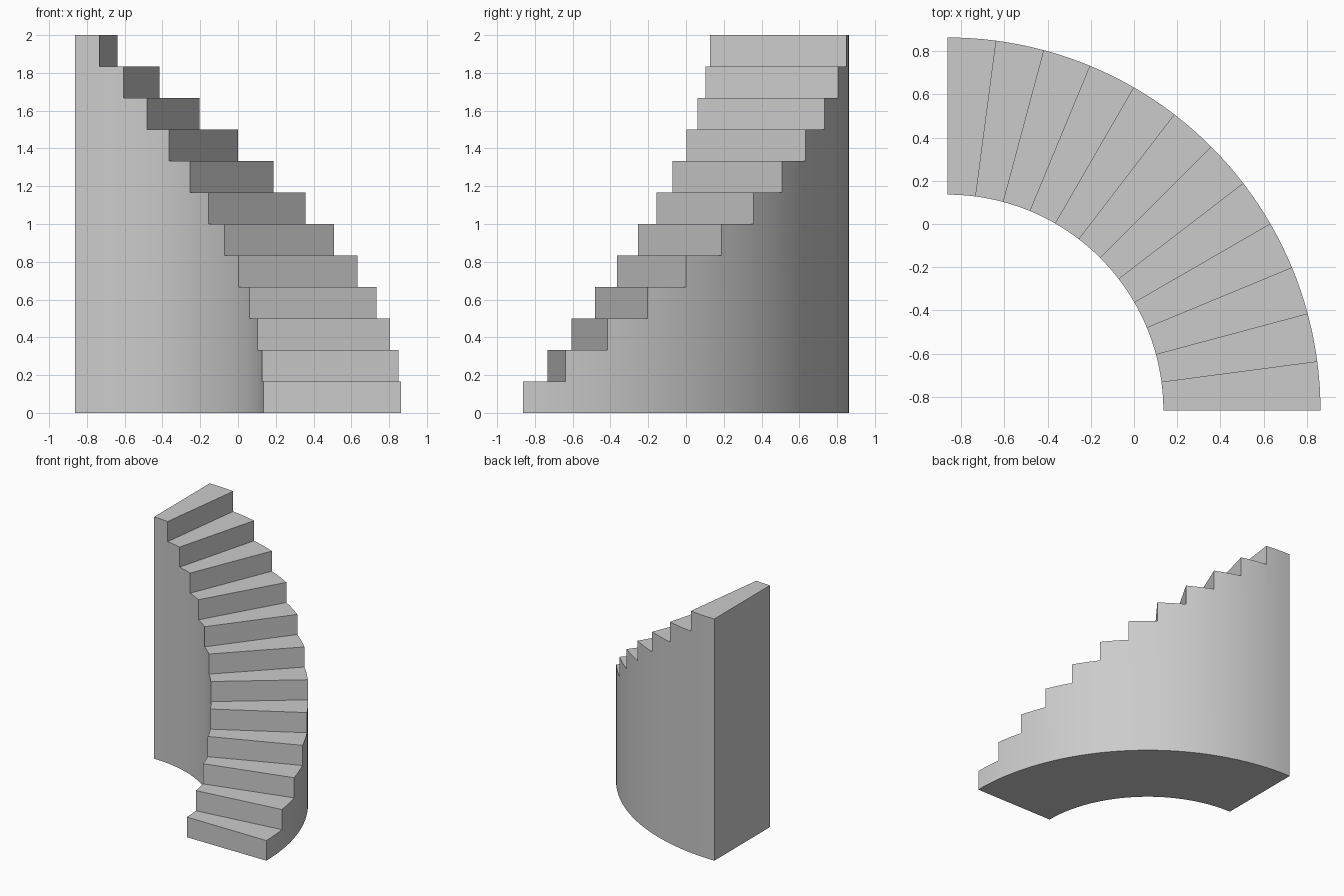
import bpy
import bmesh
from math import cos, sin, radians

if "Cube" in bpy.data.objects:
    bpy.data.objects.remove(bpy.data.objects["Cube"], do_unlink=True)

STEPS, SEGS = 12, 4             # steps, and arc segments per step
INNER, OUTER = 1.0, 1.728       # radii of the quarter turn
CENTRE = -OUTER / 2
RISE = 2 / STEPS

# Plain grey stone
stone = bpy.data.materials.new("grey_stone")
stone.use_nodes = True
grey = (0.6, 0.6, 0.6, 1)
stone.diffuse_color = grey
stone.node_tree.nodes["Principled BSDF"].inputs["Base Color"].default_value = grey

bm = bmesh.new()
cache = {}


def vert(radius, column, level):
    """Shared vertex at a radius, an arc column and a step level."""
    key = (radius, column, level)
    if key not in cache:
        a = radians(90 * column / (STEPS * SEGS))
        cache[key] = bm.verts.new((CENTRE + radius * cos(a),
                                   CENTRE + radius * sin(a), level * RISE))
    return cache[key]


def face(*keys):
    bm.faces.new([vert(*k) for k in keys])


for col in range(STEPS * SEGS):
    nxt = col + 1
    level = col // SEGS + 1
    # Tread and underside
    for z in (level, 0):
        face((INNER, col, z), (OUTER, col, z), (OUTER, nxt, z), (INNER, nxt, z))
    # Riser at the start of each step
    if col % SEGS == 0:
        face((INNER, col, level - 1), (OUTER, col, level - 1),
             (OUTER, col, level), (INNER, col, level))
    # Curved side walls, meeting the lower tread's corner
    for r in (INNER, OUTER):
        wall = [(r, col, 0), (r, nxt, 0), (r, nxt, level), (r, col, level)]
        if col % SEGS == 0 and level > 1:
            wall.append((r, col, level - 1))
        face(*wall)

# Tall end wall below the top step
end = STEPS * SEGS
face((INNER, end, 0), (OUTER, end, 0), (OUTER, end, STEPS), (INNER, end, STEPS))

bmesh.ops.recalc_face_normals(bm, faces=bm.faces)
mesh = bpy.data.meshes.new("curved_staircase")
bm.to_mesh(mesh)
bm.free()
mesh.materials.append(stone)

stairs = bpy.data.objects.new("curved_staircase", mesh)
bpy.context.collection.objects.link(stairs)
bpy.ops.object.select_all(action="DESELECT")
stairs.select_set(True)
bpy.context.view_layer.objects.active = stairs
bpy.ops.object.shade_smooth_by_angle(angle=radians(30))
